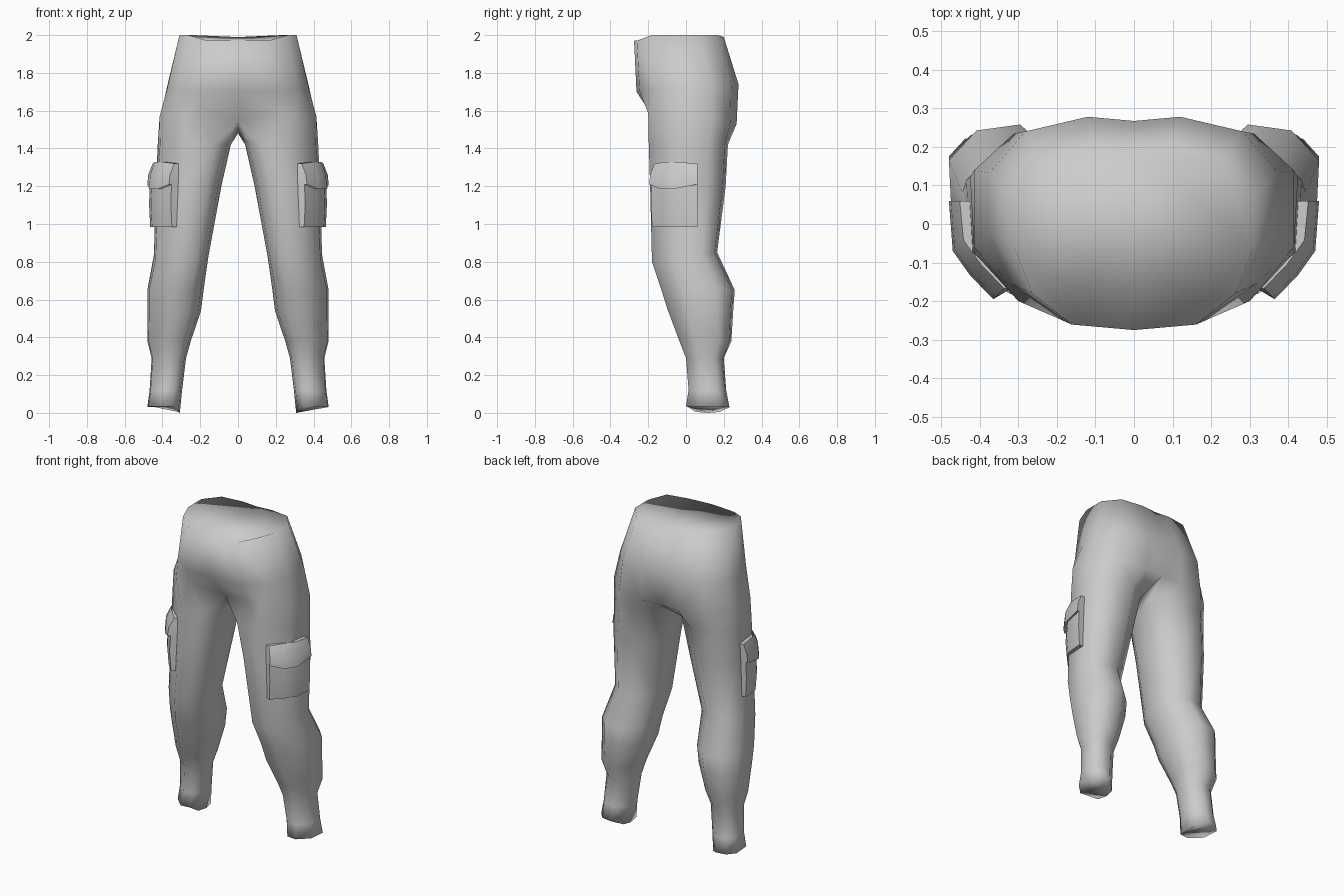
import bpy, bmesh, math

cube = bpy.data.objects.get("Cube")
if cube:
    bpy.data.objects.remove(cube)

fabric = bpy.data.materials.new("grey fabric")
fabric.use_nodes = True
COLOUR = (0.6, 0.6, 0.6, 1)
fabric.diffuse_color = COLOUR
fabric.node_tree.nodes["Principled BSDF"].inputs["Base Color"].default_value = COLOUR

# Unit sections, as (across, front to back): half a torso and a whole left leg
TORSO = [(0, 0), (.52, .03), (.85, .2), (1, .45), (1, .73), (.75, .93), (.32, 1), (0, .98)]
LEG = [(.05, .22), (.22, .03), (.58, 0), (.97, .29), (1, .76),
       (.76, .96), (.38, 1), (.05, .77), (0, .52)]


def add_ring(bm, section, x0, x1, y0, y1, z_front, z_back):
    """A section fitted to its bounds, sloping from front to back."""
    return [bm.verts.new((x0 + u * (x1 - x0), y0 + v * (y1 - y0),
                          z_front + v * (z_back - z_front))) for u, v in section]


def bridge(bm, a, b, closed):
    """Quads between two rows of vertices."""
    for i in range(len(a) - (not closed)):
        j = (i + 1) % len(a)
        bm.faces.new((a[i], a[j], b[j], b[i]))


def finish(bm, name, merge):
    """Turn the left half into a mirrored, smooth object."""
    bmesh.ops.recalc_face_normals(bm, faces=bm.faces)
    me = bpy.data.meshes.new(name)
    bm.to_mesh(me)
    bm.free()
    me.materials.append(fabric)
    me.shade_smooth()
    ob = bpy.data.objects.new(name, me)
    bpy.context.collection.objects.link(ob)
    mod = ob.modifiers.new("Mirror", "MIRROR")
    mod.use_mirror_merge = merge
    mod.merge_threshold = 0.0005
    return ob


# Torso: half rings from centre front round the side to centre back
bm = bmesh.new()
waist = add_ring(bm, TORSO, 0, .31, -.275, .2, 1.97, 1.99)
for v in waist[2:6]:
    v.co.z = 2.0
belly = add_ring(bm, TORSO, 0, .375, -.262, .278, 1.70, 1.74)
hip = add_ring(bm, TORSO, 0, .415, -.21, .268, 1.60, 1.53)
hip[0].co.y = -.13          # fold above the crotch
hip[0].co.z = 1.54
hip[2].co.x, hip[2].co.y = .30, -.20
hip[3].co.y = -.06
bridge(bm, waist, belly, False)
bridge(bm, belly, hip, False)
bm.faces.new(waist)

# Legs: the hip row closes under the crotch, then is lofted down
previous = hip + [bm.verts.new((0, .05, 1.48))]
for bounds in (
    (.038, .425, -.197, .222, 1.42, 1.42),   # upper thigh
    (.088, .435, -.19, .21, 1.20, 1.20),     # thigh
    (.157, .445, -.18, .165, .80, .85),      # knee
    (.182, .48, -.13, .258, .65, .65),       # calf
    (.196, .48, -.095, .25, .54, .54),
    (.25, .48, -.035, .24, .38, .38),        # gathered above the ankle
    (.275, .457, 0, .20, .29, .29),          # ankle
    (.296, .468, .014, .213, .12, .12),
    (.308, .48, 0, .23, .035, .03),          # hem
):
    ring = add_ring(bm, LEG, *bounds)
    bridge(bm, previous, ring, True)
    previous = ring
for i in (0, 7, 8):         # the hem dips on the inside
    previous[i].co.z = .005 if i < 8 else 0
bm.faces.new(previous)
finish(bm, "trousers", True)

# Outer path and buried inner path of a pocket, wrapped round the thigh
OUTER = [(.35, -.18), (.41, -.118), (.455, -.055), (.465, .06)]
INNER = [(.415, .06), (.415, -.045), (.37, -.10), (.315, -.165)]


def pocket_part(name, rows):
    """Slab lofted through rows of (height, outward push, sag in the middle)."""
    bm = bmesh.new()
    previous = None
    for z, push, sag in rows:
        ring = []
        for path, move in ((OUTER, push), (INNER, 0)):
            for i, (x, y) in enumerate(path):
                height = z - sag * (i in (1, 2))
                ring.append(bm.verts.new((x + move, y - move * (y < 0), height)))
        if previous:
            bridge(bm, previous, ring, True)
        else:
            bm.faces.new(ring)
        previous = ring
    bm.faces.new(previous)
    ob = finish(bm, name, False)
    bpy.ops.object.select_all(action="DESELECT")
    bpy.context.view_layer.objects.active = ob
    ob.select_set(True)
    bpy.ops.object.shade_smooth_by_angle(angle=math.radians(55))


# Cargo pockets on the front outer side of each thigh
pocket_part("cargo_pocket", [(1.24, 0, 0), (1.11, .006, .01), (.985, 0, 0)])
pocket_part("pocket_flap", [(1.32, -.013, -.008), (1.26, .01, 0), (1.21, .015, .025)])
